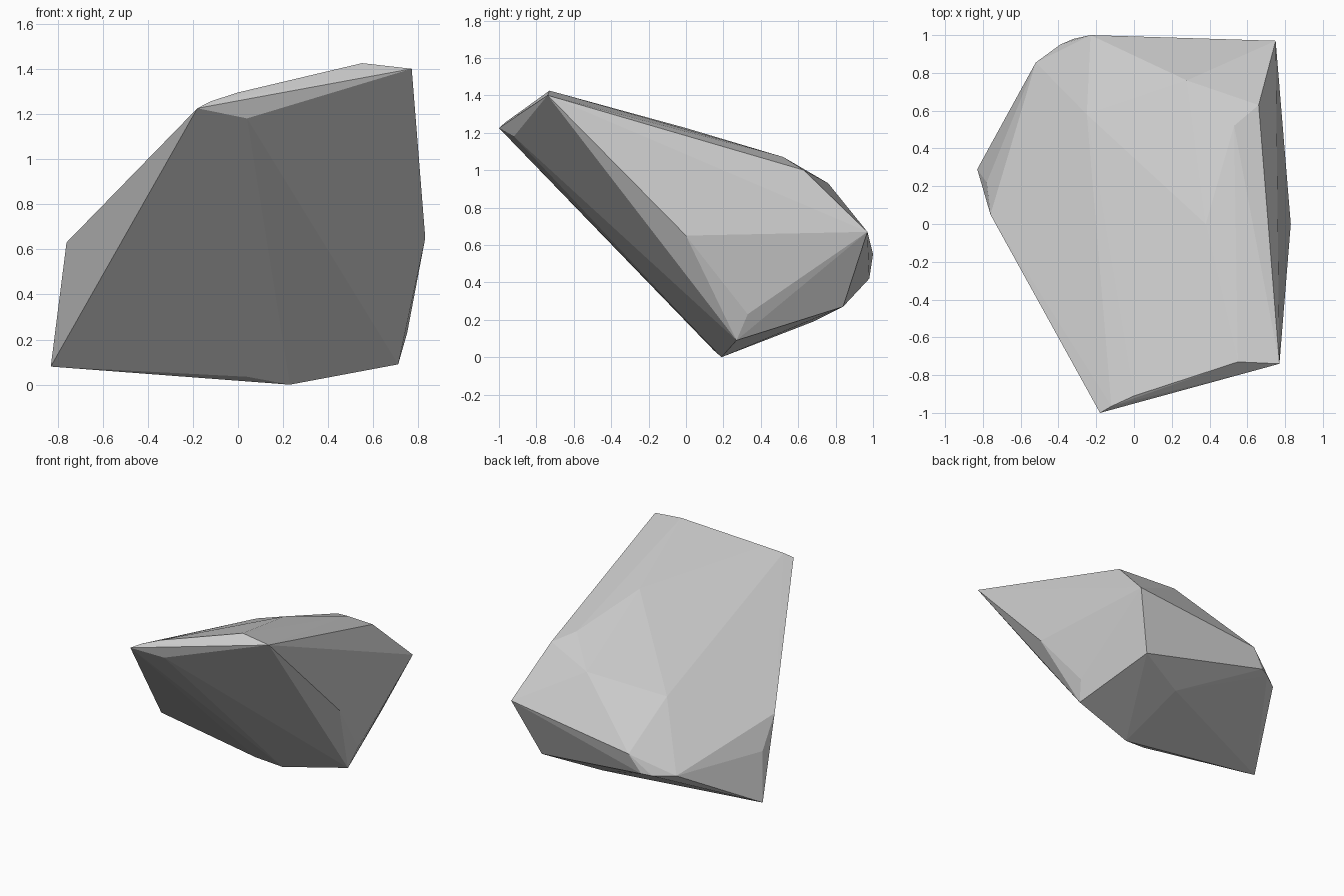
import bpy, bmesh

# Corner points of the chipped stone, grouped by area
crest = [(-0.18, -1.0, 1.225), (-0.12, -0.965, 1.256), (0.0, -0.91, 1.295),
         (0.55, -0.73, 1.425), (0.77, -0.74, 1.40), (0.04, -0.92, 1.18)]
upper = [(0.38, 0.0, 1.225), (0.53, 0.52, 1.07), (0.66, 0.63, 1.0),
         (0.28, 0.76, 0.93), (-0.25, 0.58, 0.82), (-0.38, 0.56, 0.705)]
right_side = [(0.83, 0.0, 0.65), (0.75, 0.33, 0.23), (0.71, 0.27, 0.09)]
left_side = [(-0.83, 0.29, 0.08), (-0.78, 0.22, 0.42), (-0.76, 0.05, 0.63)]
back = [(0.75, 0.97, 0.67), (0.59, 0.84, 0.27), (-0.23, 1.0, 0.55),
        (-0.32, 0.98, 0.42), (-0.39, 0.95, 0.41), (-0.52, 0.855, 0.41)]
base = [(0.23, 0.19, 0.0), (0.04, 0.15, 0.035), (0.20, 0.68, 0.19)]

# Faceted rock: wrap the corners in a convex hull
bm = bmesh.new()
for p in crest + upper + right_side + left_side + back + base:
    bm.verts.new(p)
hull = bmesh.ops.convex_hull(bm, input=bm.verts[:])
loose = {v for v in bm.verts if not v.link_faces}
bmesh.ops.delete(bm, geom=list(loose), context='VERTS')
bmesh.ops.recalc_face_normals(bm, faces=bm.faces[:])

mesh = bpy.data.meshes.new("rock")
bm.to_mesh(mesh)
bm.free()
rock = bpy.data.objects.new("rock", mesh)
bpy.context.collection.objects.link(rock)
